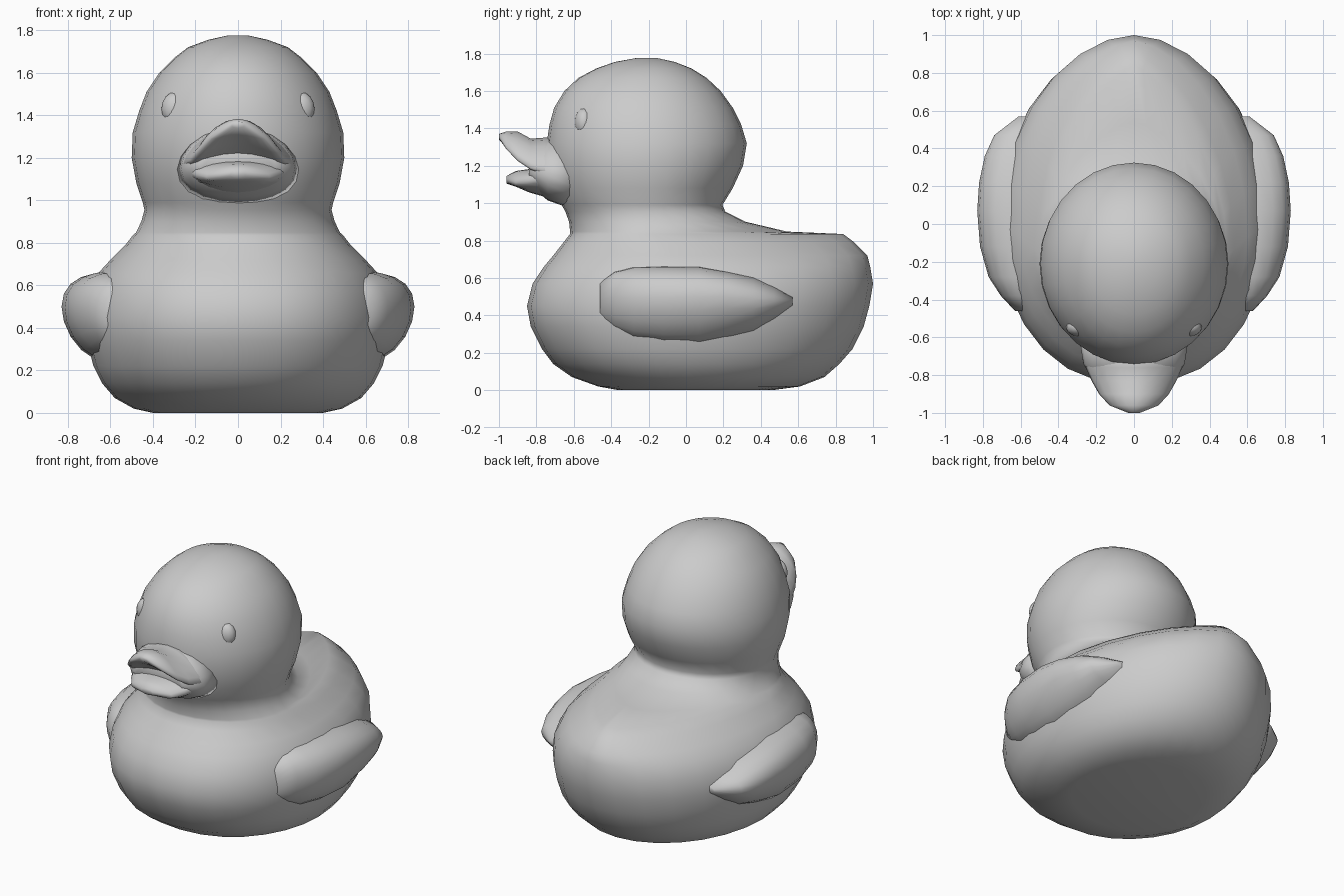
import bpy, bmesh, math


def loft(name, rings):
    """Skin a list of equal-length point rings into a closed smooth object."""
    bm = bmesh.new()
    rows = [[bm.verts.new(p) for p in ring] for ring in rings]
    n = len(rows[0])
    for a, b in zip(rows, rows[1:]):
        for i in range(n):
            j = (i + 1) % n
            bm.faces.new((a[i], a[j], b[j], b[i]))
    bm.faces.new(rows[0][::-1])
    bm.faces.new(rows[-1])
    bmesh.ops.recalc_face_normals(bm, faces=bm.faces)
    me = bpy.data.meshes.new(name)
    bm.to_mesh(me)
    bm.free()
    for p in me.polygons:
        p.use_smooth = True
    ob = bpy.data.objects.new(name, me)
    bpy.context.collection.objects.link(ob)
    return ob


def egg(z, front, back, width, cy=-0.21, taper=1.0, square=1.0, n=28):
    """Horizontal ring; taper narrows the back, square fills out the front."""
    pts = []
    for i in range(n):
        t = 2 * math.pi * i / n
        s, c = math.sin(t), math.cos(t)
        reach = (back - cy) if c > 0 else (cy - front)
        p = taper if c > 0 else square
        pts.append((width * math.copysign(abs(s) ** p, s), cy + reach * c, z))
    return pts


def slice_y(y, cx, cz, hx, hz, drop=0.0, n=20):
    """Upright oval ring facing y; drop bends its sides downwards."""
    pts = []
    for i in range(n):
        t = 2 * math.pi * i / n
        u = math.cos(t)
        pts.append((cx + hx * u, y, cz + hz * math.sin(t) - drop * u * u))
    return pts


def mirror(ob):
    m = ob.modifiers.new("mirror", 'MIRROR')
    m.use_axis[0] = True


# Body with upturned tail: z, front, back, half width, widest y, taper, square
body = [
    (0.00, -0.36, 0.46, 0.40, 0.02, 1.0, 0.95),
    (0.02, -0.47, 0.61, 0.49, 0.02, 1.0, 0.95),
    (0.07, -0.61, 0.74, 0.58, 0.02, 1.0, 0.92),
    (0.14, -0.71, 0.82, 0.64, 0.0, 1.0, 0.9),
    (0.22, -0.77, 0.89, 0.68, 0.0, 1.0, 0.88),
    (0.34, -0.83, 0.95, 0.71, 0.0, 1.05, 0.86),
    (0.45, -0.85, 0.98, 0.72, 0.0, 1.05, 0.86),
    (0.57, -0.82, 1.00, 0.70, 0.0, 1.08, 0.86),
    (0.66, -0.76, 0.985, 0.655, -0.03, 1.12, 0.88),
    (0.72, -0.71, 0.97, 0.60, -0.07, 1.2, 0.92),
    (0.79, -0.655, 0.90, 0.53, -0.13, 1.35, 0.96),
    (0.835, -0.62, 0.84, 0.495, -0.17, 1.55, 1.0),
    (0.848, -0.62, 0.54, 0.48, -0.19, 1.3, 1.0),
    (0.90, -0.625, 0.32, 0.455, -0.2),
    (0.955, -0.645, 0.21, 0.44),
]

# Head, continuing from the neck ring: z, front, back, half width
head = [
    (0.99, -0.665, 0.195, 0.448),
    (1.08, -0.71, 0.25, 0.478),
    (1.20, -0.74, 0.305, 0.50),
    (1.32, -0.745, 0.325, 0.495),
    (1.42, -0.73, 0.295, 0.465),
    (1.51, -0.705, 0.25, 0.43),
    (1.60, -0.65, 0.185, 0.37),
    (1.67, -0.575, 0.11, 0.30),
    (1.72, -0.48, 0.03, 0.235),
    (1.755, -0.38, -0.06, 0.14),
    (1.775, -0.27, -0.15, 0.05),
]
loft("body_and_head", [egg(*r) for r in body + head])

# Beak parts: y, centre z, half width, half height, side drop
root = [
    (-0.60, 1.165, 0.29, 0.20, 0.02),
    (-0.74, 1.18, 0.268, 0.165, 0.03),
    (-0.80, 1.19, 0.235, 0.125, 0.03),
    (-0.84, 1.195, 0.18, 0.07, 0.03),
]
upper = [
    (-0.66, 1.25, 0.265, 0.10, 0.08),
    (-0.76, 1.265, 0.255, 0.085, 0.09),
    (-0.83, 1.28, 0.225, 0.065, 0.09),
    (-0.90, 1.325, 0.185, 0.058, 0.09),
    (-0.96, 1.345, 0.13, 0.038, 0.05),
    (-1.00, 1.355, 0.03, 0.015, 0.0),
]
lower = [
    (-0.66, 1.09, 0.26, 0.085, -0.06),
    (-0.76, 1.11, 0.24, 0.075, -0.03),
    (-0.84, 1.12, 0.20, 0.062, 0.0),
    (-0.91, 1.13, 0.15, 0.042, 0.02),
    (-0.96, 1.125, 0.04, 0.02, 0.0),
]
for name, rows in (("beak_root", root), ("upper_beak", upper), ("lower_beak", lower)):
    loft(name, [slice_y(y, 0, z, hx, hz, d) for y, z, hx, hz, d in rows])

# Wings: y, centre x, centre z, half thickness, half height, side drop
wing = [
    (-0.46, 0.56, 0.48, 0.07, 0.10, 0.0),
    (-0.38, 0.58, 0.475, 0.125, 0.16, -0.02),
    (-0.28, 0.59, 0.465, 0.18, 0.195, -0.03),
    (-0.12, 0.60, 0.455, 0.215, 0.21, -0.04),
    (0.07, 0.605, 0.45, 0.225, 0.212, -0.05),
    (0.22, 0.59, 0.45, 0.23, 0.185, -0.05),
    (0.36, 0.57, 0.455, 0.22, 0.15, -0.03),
    (0.47, 0.55, 0.465, 0.19, 0.09, -0.01),
    (0.57, 0.53, 0.475, 0.08, 0.025, 0.0),
]
mirror(loft("wings", [slice_y(*r) for r in wing]))

# Eyes: shallow bumps on the head
eye = [slice_y(-0.545 - 0.05 * math.sin(a), 0.295, 1.43,
               0.065 * math.cos(a), 0.08 * math.cos(a), n=16)
       for a in (-1.4, -0.9, -0.4, 0.0, 0.4, 0.8, 1.2, 1.5)]
mirror(loft("eyes", eye))
